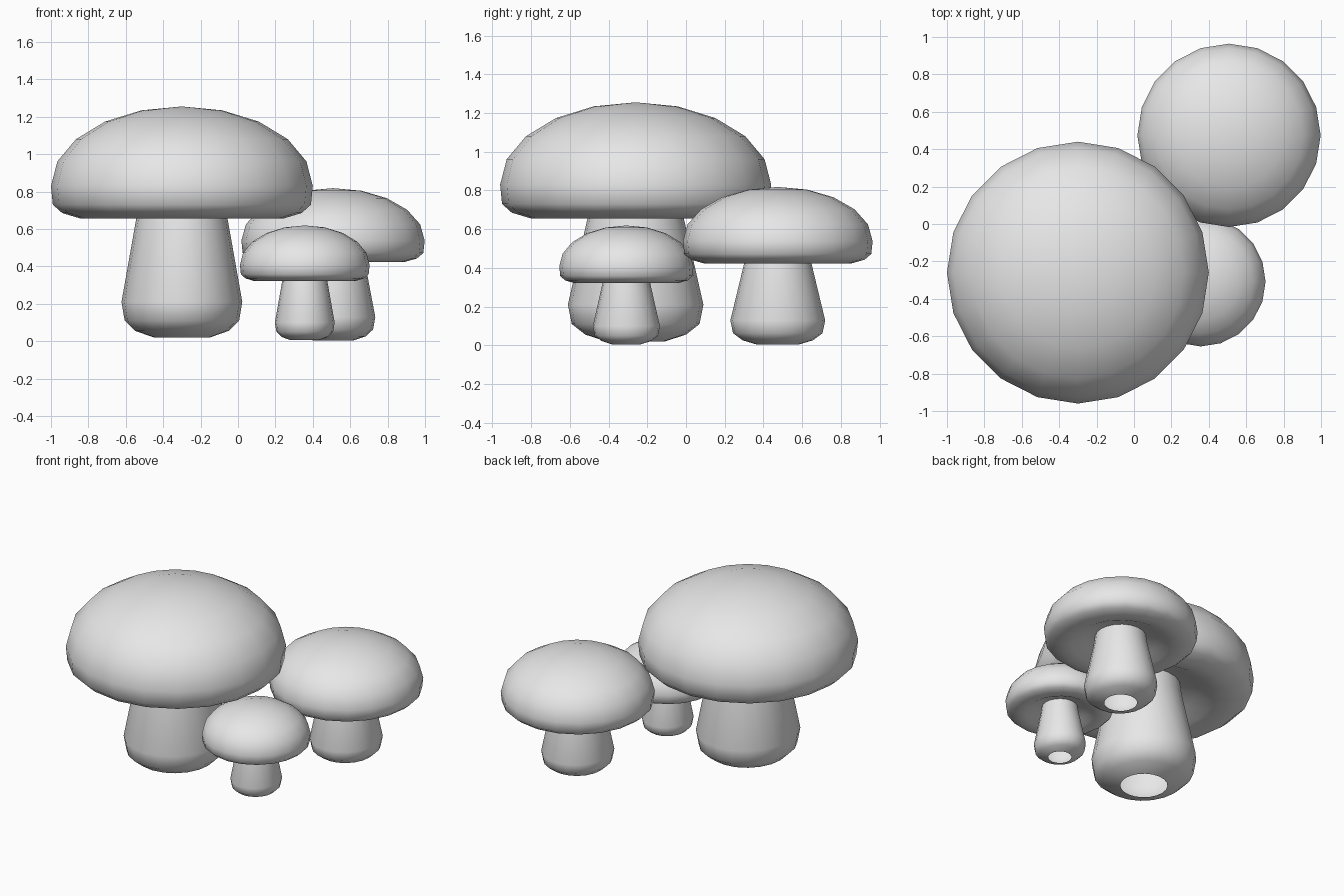
import bpy, bmesh, math

cube = bpy.data.objects.get("Cube")
if cube:
    bpy.data.objects.remove(cube)

SIDES = 20
grey = bpy.data.materials.new("pale_grey")
grey.use_nodes = True
grey.diffuse_color = (0.8, 0.8, 0.8, 1)
grey.node_tree.nodes["Principled BSDF"].inputs["Base Color"].default_value = (0.8, 0.8, 0.8, 1)

# Cap: squashed dome, then rounded rim and hollow underside (x radius, y radius, z)
STEP = math.radians(18)
dome = [(0.7 * math.cos(i * STEP), 0.83 + 0.425 * math.sin(i * STEP)) for i in range(4, -1, -1)]
rim = [(0.69, 0.73), (0.64, 0.685), (0.54, 0.655), (0.44, 0.67), (0.34, 0.72), (0.2, 0.76)]
cap_rings = [(r, r, z) for r, z in dome + rim]

# Stem: narrow top, slightly oval swollen base, open at the bottom
stem_rings = [(0.23, 0.23, 0.78), (0.245, 0.25, 0.65), (0.323, 0.35, 0.21),
              (0.306, 0.33, 0.11), (0.25, 0.26, 0.055), (0.15, 0.15, 0.02)]


def lathe(name, rings, place, scale, apex=None):
    """Skin a stack of oval rings listed from top to bottom."""
    bm = bmesh.new()
    loops = []
    for rx, ry, z in rings:
        angles = [2 * math.pi * k / SIDES for k in range(SIDES)]
        loops.append([bm.verts.new((rx * math.cos(a), ry * math.sin(a), z)) for a in angles])
    for up, low in zip(loops, loops[1:]):
        for k in range(SIDES):
            n = (k + 1) % SIDES
            bm.faces.new((up[k], low[k], low[n], up[n]))
    if apex is not None:
        tip = bm.verts.new((0, 0, apex))
        for k in range(SIDES):
            bm.faces.new((tip, loops[0][k], loops[0][(k + 1) % SIDES]))
    for v in bm.verts:
        v.co.x = v.co.x * scale[0] + place[0]
        v.co.y = v.co.y * scale[0] + place[1]
        v.co.z = (v.co.z - 0.02) * scale[1] + place[2]
    for f in bm.faces:
        f.smooth = True
    mesh = bpy.data.meshes.new(name)
    bm.to_mesh(mesh)
    bm.free()
    mesh.materials.append(grey)
    obj = bpy.data.objects.new(name, mesh)
    bpy.context.collection.objects.link(obj)


# Three mushrooms: name, base position, (width scale, height scale)
mushrooms = [
    ("large", (-0.3, -0.26, 0.02), (1, 1)),
    ("medium", (0.508, 0.474, 0.003), (0.7, 0.66)),
    ("small", (0.357, -0.308, 0.005), (0.495, 0.497)),
]
for size, place, scale in mushrooms:
    lathe(size + "_mushroom_cap", cap_rings, place, scale, apex=1.255)
    lathe(size + "_mushroom_stem", stem_rings, place, scale)
